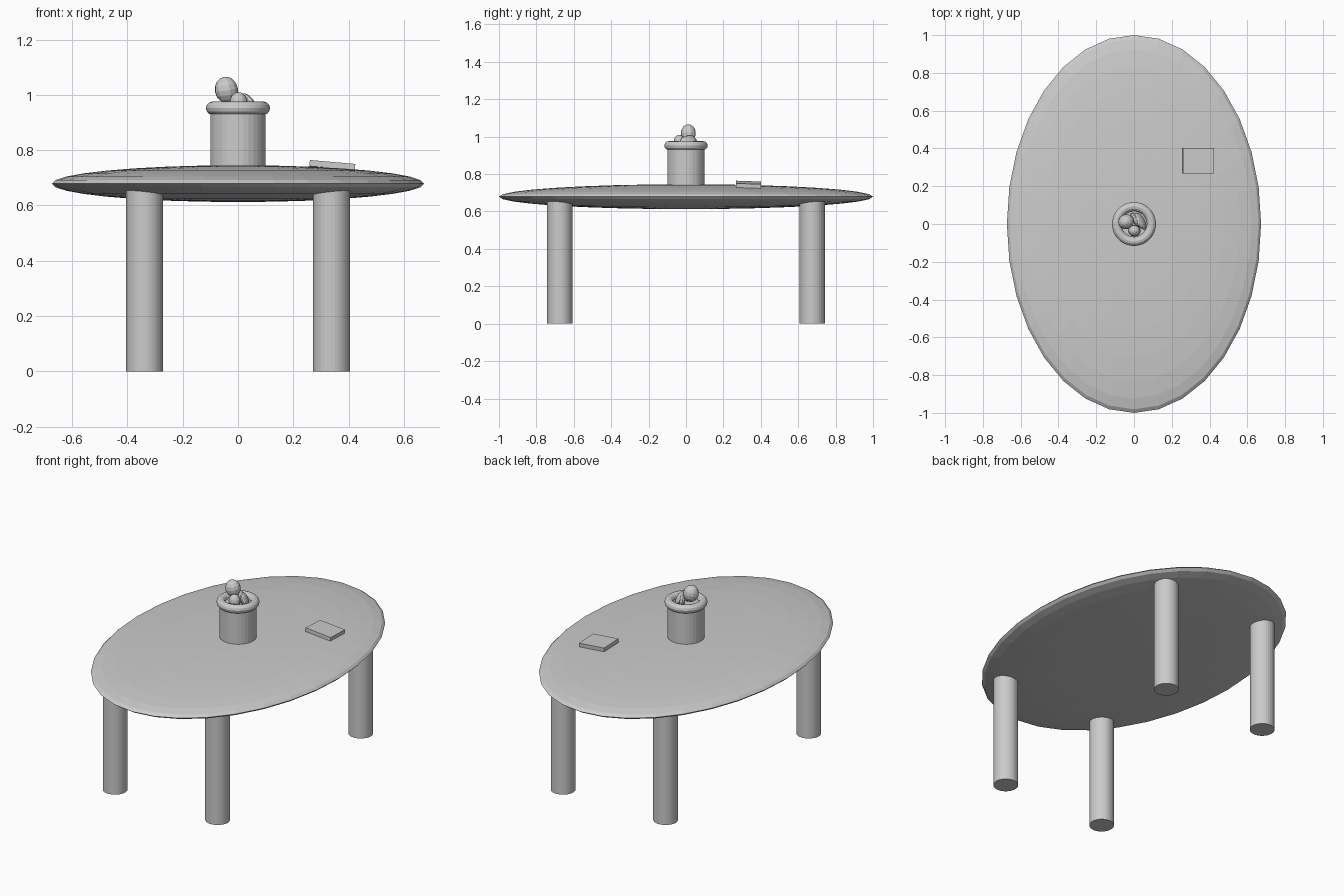
import bpy
from math import radians

cube = bpy.data.objects.get("Cube")
if cube:
    bpy.data.objects.remove(cube, do_unlink=True)

grey = bpy.data.materials.new("plain grey")
grey.use_nodes = True
colour = (0.6, 0.6, 0.6, 1)
grey.diffuse_color = colour
grey.node_tree.nodes["Principled BSDF"].inputs["Base Color"].default_value = colour


def finish(name, scale=(1, 1, 1), tilt=(0, 0, 0)):
    ob = bpy.context.object
    ob.name = name
    ob.scale = scale
    ob.rotation_euler = [radians(a) for a in tilt]
    ob.data.materials.append(grey)
    return ob


def ellipsoid(name, centre, radii, tilt=(0, 0, 0), segments=32, rings=16):
    bpy.ops.mesh.primitive_uv_sphere_add(segments=segments, ring_count=rings, location=centre)
    return finish(name, radii, tilt)


def cylinder(name, x, y, bottom, top, radius):
    bpy.ops.mesh.primitive_cylinder_add(vertices=32, radius=radius, depth=top - bottom,
                                        location=(x, y, (top + bottom) / 2))
    return finish(name)


# Oval table top and four legs
ellipsoid("table_top", (0, 0, 0.679), (0.673, 1, 0.0665))
for side, x in (("left", 0.338), ("right", -0.338)):
    for end, y in (("front", -0.675), ("back", 0.675)):
        cylinder(f"{end}_{side}_leg", x, y, 0, 0.66, 0.067)

# Pot with a rounded rim
cylinder("pot", 0, 0, 0.70, 0.95, 0.1)
bpy.ops.mesh.primitive_torus_add(major_radius=0.092, minor_radius=0.024, major_segments=48,
                                 minor_segments=12, location=(0, 0, 0.952))
finish("pot_rim")

# Rounded pieces in the pot
ellipsoid("large_piece", (-0.042, 0.012, 1.018), (0.043, 0.04, 0.048), (0, -10, 20), 12, 8)
ellipsoid("front_piece", (0.002, -0.036, 0.972), (0.032, 0.03, 0.038), (0, 0, 0), 12, 8)
ellipsoid("long_piece", (0.033, 0.015, 0.968), (0.018, 0.05, 0.04), (0, -25, 30), 12, 8)
ellipsoid("middle_piece", (0.01, 0.022, 0.972), (0.018, 0.045, 0.036), (0, -10, 35), 12, 8)

# Book lying on the table
bpy.ops.mesh.primitive_cube_add(size=1, location=(0.341, 0.334, 0.744))
finish("book", (0.165, 0.135, 0.022), (-2, 5, 0))
